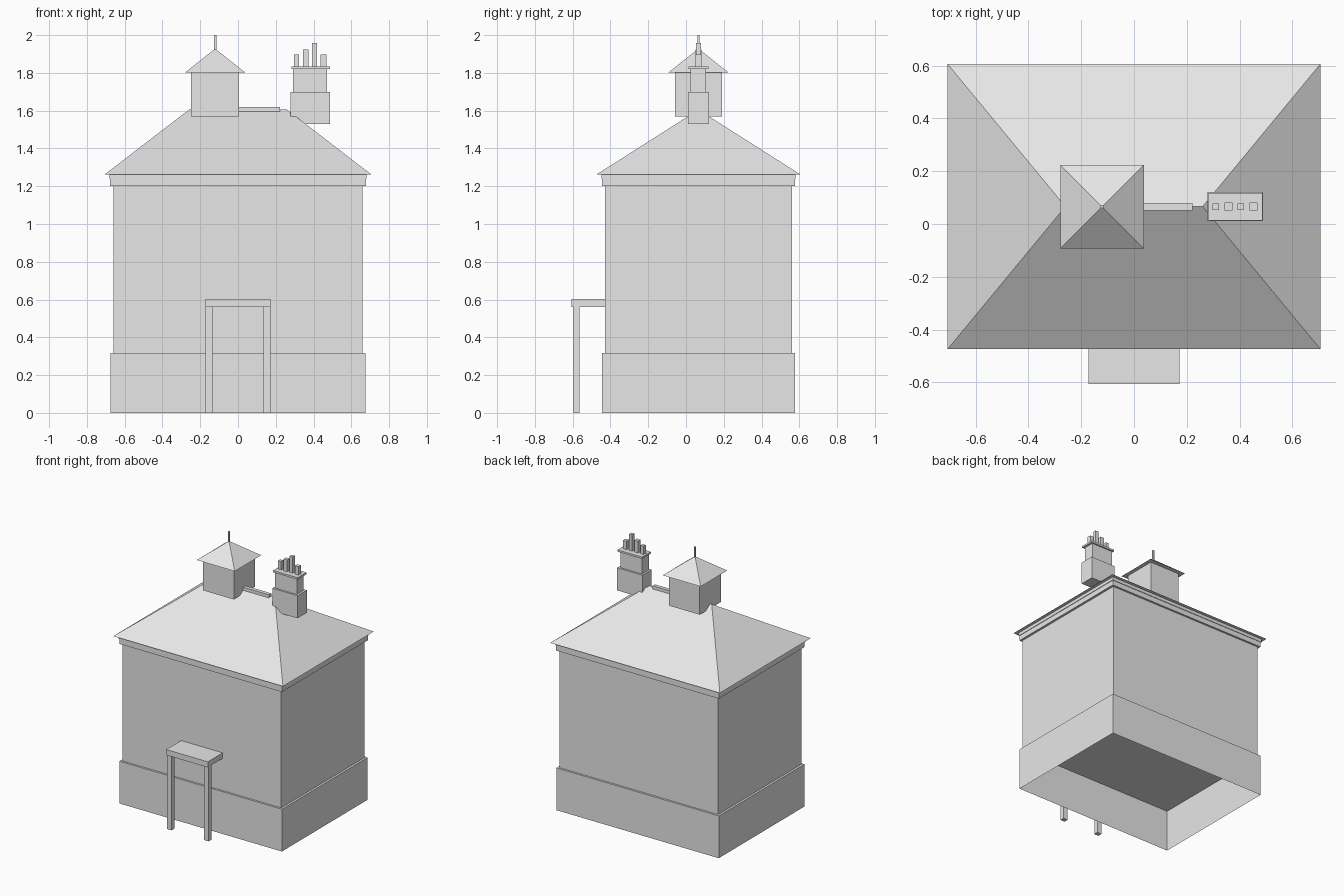
import bpy, bmesh

if "Cube" in bpy.data.objects:
    bpy.data.objects.remove(bpy.data.objects["Cube"])

CY = 0.066  # centre line of the house in y

stone = bpy.data.materials.new("light grey")
stone.diffuse_color = (0.8, 0.8, 0.8, 1)
stone.use_nodes = True
stone.node_tree.nodes["Principled BSDF"].inputs["Base Color"].default_value = stone.diffuse_color


def make(name, bm):
    bmesh.ops.recalc_face_normals(bm, faces=bm.faces)
    me = bpy.data.meshes.new(name)
    bm.to_mesh(me)
    bm.free()
    me.materials.append(stone)
    ob = bpy.data.objects.new(name, me)
    bpy.context.collection.objects.link(ob)
    return ob


def box(name, x0, x1, y0, y1, z0, z1, open_bottom=False):
    bm = bmesh.new()
    bmesh.ops.create_cube(bm, size=1)
    for v in bm.verts:
        v.co = ((x0 + x1) / 2 + v.co.x * (x1 - x0),
                (y0 + y1) / 2 + v.co.y * (y1 - y0),
                (z0 + z1) / 2 + v.co.z * (z1 - z0))
    bm.normal_update()
    if open_bottom:
        low = [f for f in bm.faces if f.normal.z < -0.5]
        bmesh.ops.delete(bm, geom=low, context='FACES_ONLY')
    return make(name, bm)


def block(name, cx, hx, hy, z0, z1, **kw):
    """Box centred on the house centre line."""
    return box(name, cx - hx, cx + hx, CY - hy, CY + hy, z0, z1, **kw)


def hip_roof(name, cx, hx, hy, z0, z1, ridge):
    """Hipped roof; ridge is the half length of the top edge (0 = pyramid)."""
    bm = bmesh.new()
    base = [bm.verts.new((cx + sx * hx, CY + sy * hy, z0))
            for sx, sy in ((-1, -1), (1, -1), (1, 1), (-1, 1))]
    left = bm.verts.new((cx - ridge, CY, z1))
    right = bm.verts.new((cx + ridge, CY, z1)) if ridge else left
    a, b, c, d = base
    bm.faces.new((d, c, b, a))
    bm.faces.new((b, c, right))
    bm.faces.new((d, a, left))
    bm.faces.new((a, b, right, left) if ridge else (a, b, left))
    bm.faces.new((c, d, left, right) if ridge else (c, d, left))
    return make(name, bm)


# House body
block("plinth", 0, 0.676, 0.51, 0, 0.318, open_bottom=True)
block("walls", 0, 0.66, 0.495, 0.318, 1.2)
block("cornice", 0, 0.677, 0.51, 1.2, 1.238)
block("cornice_fillet", 0, 0.681, 0.514, 1.238, 1.262)
hip_roof("main_roof", 0, 0.706, 0.54, 1.262, 1.605, 0.26)
box("ridge_cap", 0.0, 0.222, CY - 0.014, CY + 0.014, 1.595, 1.62)

# Cupola
block("cupola", -0.121, 0.127, 0.125, 1.57, 1.803)
hip_roof("cupola_roof", -0.121, 0.158, 0.158, 1.803, 1.928, 0)
block("finial", -0.121, 0.006, 0.006, 1.915, 2.0)

# Chimney
block("chimney_base", 0.383, 0.105, 0.055, 1.53, 1.70)
block("chimney_stack", 0.382, 0.09, 0.041, 1.70, 1.822)
block("chimney_cap", 0.385, 0.102, 0.052, 1.82, 1.834)
for i, (x, h, top) in enumerate([(0.31, 0.0125, 1.897), (0.358, 0.015, 1.923),
                                 (0.405, 0.0125, 1.957), (0.453, 0.015, 1.897)]):
    block(f"chimney_pot_{i + 1}", x, h, h, 1.834, top)

# Porch
box("porch_canopy", -0.173, 0.173, -0.606, -0.429, 0.56, 0.602)
for side, s in (("left", -1), ("right", 1)):
    xs = sorted((s * 0.136, s * 0.173))
    box(f"porch_post_{side}", xs[0], xs[1], -0.596, -0.563, 0, 0.56)
